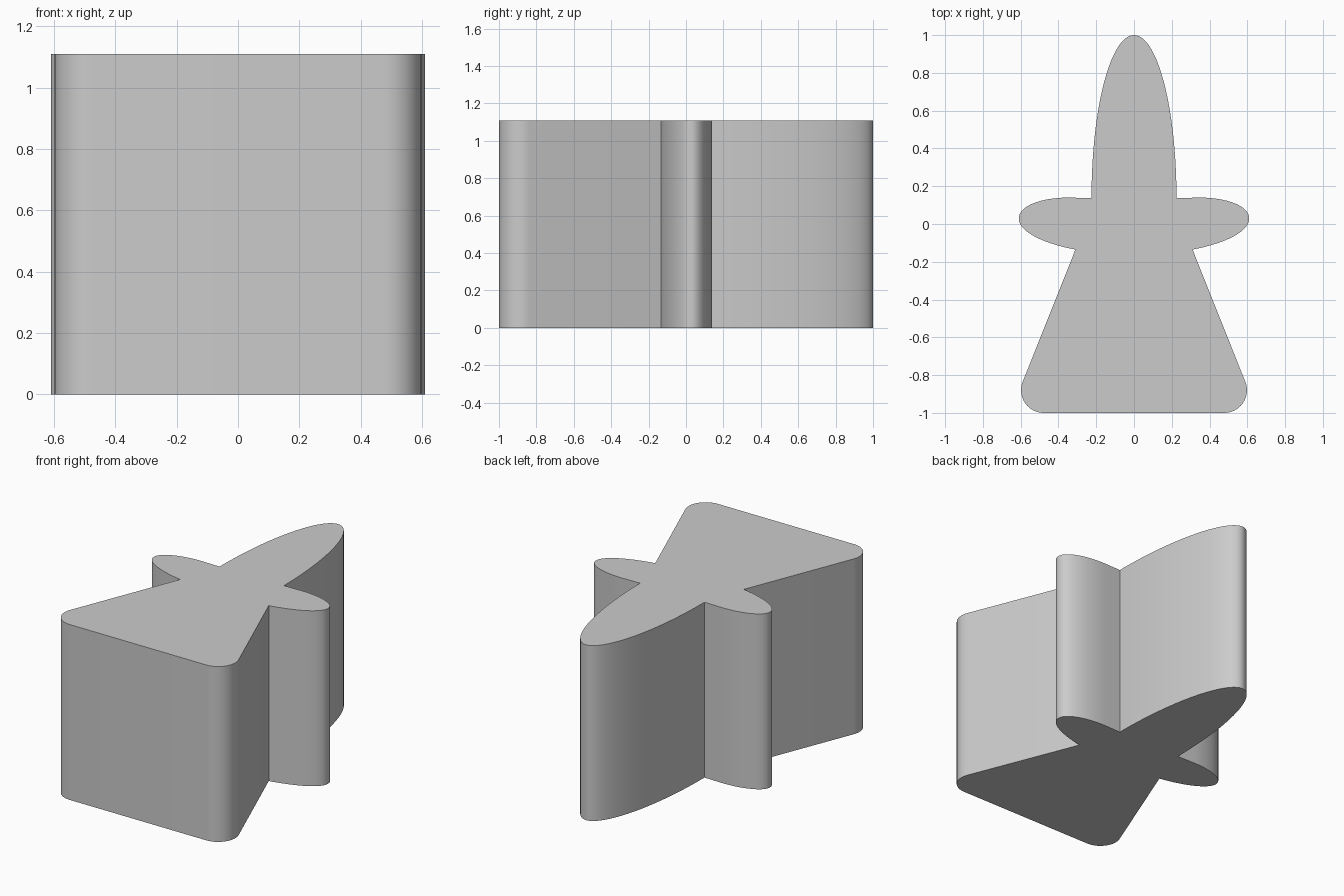
import bpy, bmesh, math
from mathutils import Vector
from mathutils.geometry import interpolate_bezier

cube = bpy.data.objects.get("Cube")
if cube:
    bpy.data.objects.remove(cube, do_unlink=True)

HEIGHT = 1.11

grey = bpy.data.materials.new("light grey")
grey.use_nodes = True
colour = (0.6, 0.6, 0.6, 1)
grey.diffuse_color = colour
grey.node_tree.nodes["Principled BSDF"].inputs["Base Color"].default_value = colour


def arc(cx, cy, rx, ry, start, end, steps):
    angles = [math.radians(start + (end - start) * i / steps) for i in range(steps + 1)]
    return [(cx + rx * math.cos(a), cy + ry * math.sin(a)) for a in angles]


def bezier(*points):
    return [tuple(p) for p in interpolate_bezier(*[Vector(p) for p in points], 16)]


# Half outline, from the base round to the tip
half = arc(0.478, -0.88, 0.12, 0.12, -90, 22, 14)                             # rounded base corner
half += bezier((0.31, -0.135), (0.45, -0.11), (0.61, -0.05), (0.61, 0.03))    # lower arm edge
half += bezier((0.61, 0.03), (0.61, 0.10), (0.48, 0.14), (0.35, 0.14))[1:]    # upper arm edge
half += arc(0, 0.137, 0.225, 0.863, 0, 90, 40)                               # rounded nose

# Mirror the half, leaving out the shared tip
outline = half + [(-x, y) for x, y in reversed(half[:-1])]

# Extrude the outline into a solid
bm = bmesh.new()
face = bm.faces.new([bm.verts.new((x, y, 0)) for x, y in outline])
top = bmesh.ops.extrude_face_region(bm, geom=[face], use_keep_orig=True)["geom"]
bmesh.ops.translate(bm, verts=[v for v in top if isinstance(v, bmesh.types.BMVert)],
                    vec=(0, 0, HEIGHT))
bmesh.ops.recalc_face_normals(bm, faces=bm.faces)
mesh = bpy.data.meshes.new("extruded_body")
bm.to_mesh(mesh)
bm.free()
mesh.materials.append(grey)

body = bpy.data.objects.new("extruded_body", mesh)
bpy.context.collection.objects.link(body)
bpy.ops.object.select_all(action="DESELECT")
body.select_set(True)
bpy.context.view_layer.objects.active = body
bpy.ops.object.shade_smooth_by_angle(angle=math.radians(30))
